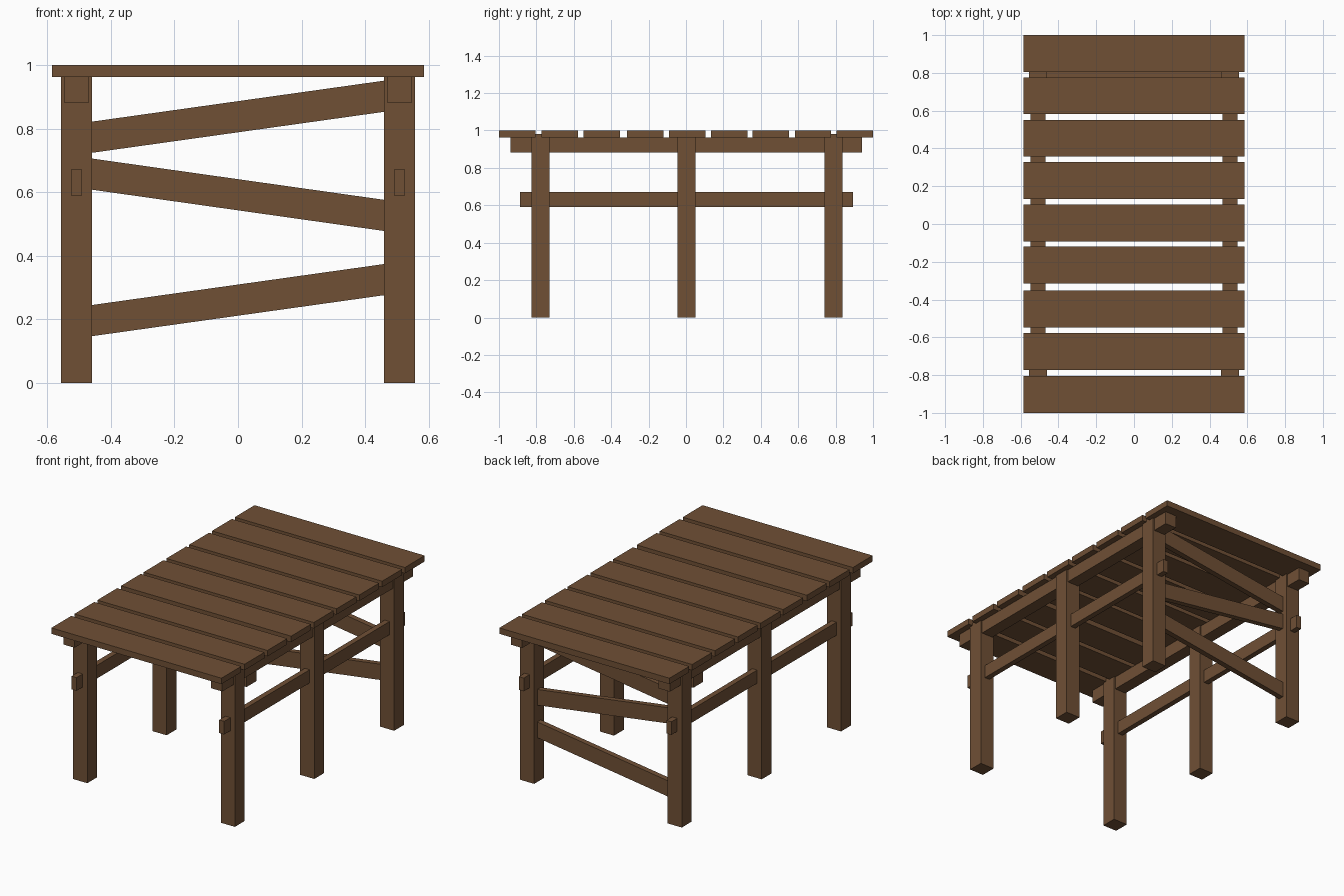
import bpy

if "Cube" in bpy.data.objects:
    bpy.data.objects.remove(bpy.data.objects["Cube"])

wood = bpy.data.materials.new("brown wood")
wood.diffuse_color = (0.16, 0.08, 0.036, 1)
wood.use_nodes = True
wood.node_tree.nodes["Principled BSDF"].inputs["Base Color"].default_value = wood.diffuse_color


def prism(name, profile, y0, y1):
    """Extrude an x-z outline along y."""
    n = len(profile)
    verts = [(x, y, z) for y in (y0, y1) for x, z in profile]
    faces = [tuple(range(n)), tuple(reversed(range(n, 2 * n)))]
    faces += [(i, i + n, (i + 1) % n + n, (i + 1) % n) for i in range(n)]
    mesh = bpy.data.meshes.new(name)
    mesh.from_pydata(verts, [], faces)
    mesh.materials.append(wood)
    obj = bpy.data.objects.new(name, mesh)
    bpy.context.collection.objects.link(obj)
    return obj


def box(name, x0, x1, y0, y1, z0, z1):
    return prism(name, [(x0, z0), (x1, z0), (x1, z1), (x0, z1)], y0, y1)


# Table top planks, laid across with slightly uneven gaps
for i, y in enumerate((-0.9025, -0.675, -0.45, -0.217, 0.006, 0.23, 0.454, 0.679, 0.9025)):
    box(f"top_plank_{i + 1}", -0.586, 0.586, y - 0.0975, y + 0.0975, 0.963, 1.0)

for side, cx in (("left", -0.5085), ("right", 0.5085)):
    # Three legs on each side
    for place, cy in (("front", -0.778), ("middle", 0.003), ("back", 0.789)):
        box(f"{place}_{side}_leg", cx - 0.0485, cx + 0.0485, cy - 0.048, cy + 0.048, 0, 0.98)
    # Long rails passing through the legs
    box(f"{side}_upper_rail", cx - 0.039, cx + 0.039, -0.937, 0.941, 0.883, 0.963)
    box(f"{side}_lower_rail", cx - 0.017, cx + 0.017, -0.887, 0.894, 0.59, 0.672)

# Slanted braces between the back legs: underside height at left and right
for name, zl, zr in (("upper", 0.724, 0.853), ("middle", 0.608, 0.478), ("lower", 0.147, 0.276)):
    slope = (zr - zl) / 0.92
    a, b = zl - slope * 0.02, zr + slope * 0.02
    prism(f"{name}_back_brace",
          [(-0.48, a), (0.48, b), (0.48, b + 0.098), (-0.48, a + 0.098)], 0.772, 0.806)
